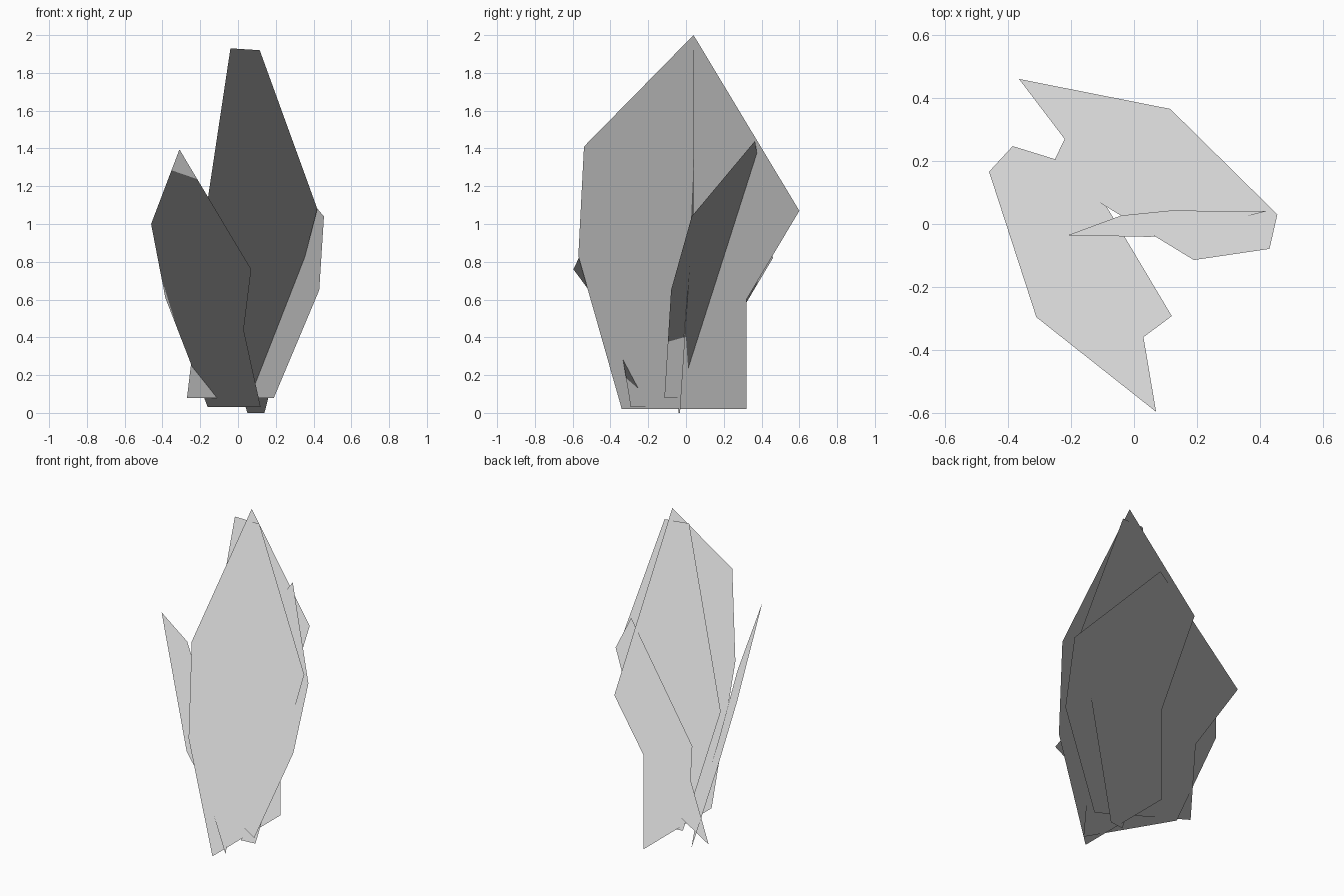
import bpy
import bmesh
from mathutils import Vector

default_cube = bpy.data.objects.get("Cube")
if default_cube:
    bpy.data.objects.remove(default_cube, do_unlink=True)

# One plain grey for every leaf card
leaf_grey = bpy.data.materials.new("leaf_grey")
leaf_grey.use_nodes = True
grey_value = (0.8, 0.8, 0.8, 1.0)
leaf_grey.diffuse_color = grey_value
for node in leaf_grey.node_tree.nodes:
    if node.type == 'BSDF_PRINCIPLED':
        node.inputs["Base Color"].default_value = grey_value


def leaf_card(name, outline, place):
    """Flat card: each outline point (across, height) is placed on its plane."""
    bm = bmesh.new()
    corners = [bm.verts.new(place(across, height)) for across, height in outline]
    card = bm.faces.new(corners)
    card.normal_update()
    if card.normal.z < 0:
        card.normal_flip()
    mesh = bpy.data.meshes.new(name)
    bm.to_mesh(mesh)
    bm.free()
    mesh.materials.append(leaf_grey)
    for polygon in mesh.polygons:
        polygon.use_smooth = True
    # Foliage shading: every normal points straight up
    up = Vector((0, 0, 1))
    mesh.normals_split_custom_set_from_vertices([up for vertex in mesh.vertices])
    obj = bpy.data.objects.new(name, mesh)
    bpy.context.scene.collection.objects.link(obj)
    return obj


def leaning_plane(offset, turn, lean):
    """Plane whose depth changes with the sideways position and the height."""
    def place(across, height):
        return Vector((across, offset + turn * across + lean * height, height))
    return place


def side_plane(across, height):
    """Upright plane running front to back."""
    return Vector((0.065, across, height))


# Tall upright card running front to back
leaf_card("tall_side_leaf", [
    (0.04, 2.0), (0.6, 1.07), (0.32, 0.6), (0.32, 0.02),
    (-0.34, 0.02), (-0.57, 0.83), (-0.54, 1.41)], side_plane)

# Tall card running left to right, narrow at the base
leaf_card("tall_cross_leaf", [
    (-0.04, 1.93), (0.115, 1.92), (0.42, 1.08),
    (0.14, 0.0), (0.05, 0.0), (-0.21, 0.8)], leaning_plane(-0.046, 0.103, 0.04))

# Card leaning out towards the back
leaf_card("back_leaning_leaf", [
    (0.455, 1.04), (0.115, 1.44), (-0.365, 0.82), (-0.22, 0.5),
    (-0.27, 0.08), (0.19, 0.08), (0.43, 0.65)], leaning_plane(-0.024, -0.61, 0.319))

# Card leaning out towards the front right corner
leaf_card("front_leaning_leaf", [
    (-0.31, 1.395), (-0.46, 1.0), (-0.385, 0.61), (-0.16, 0.03),
    (0.12, 0.03), (0.03, 0.44), (0.07, 0.76)], leaning_plane(-0.075, -1.678, -0.531))
